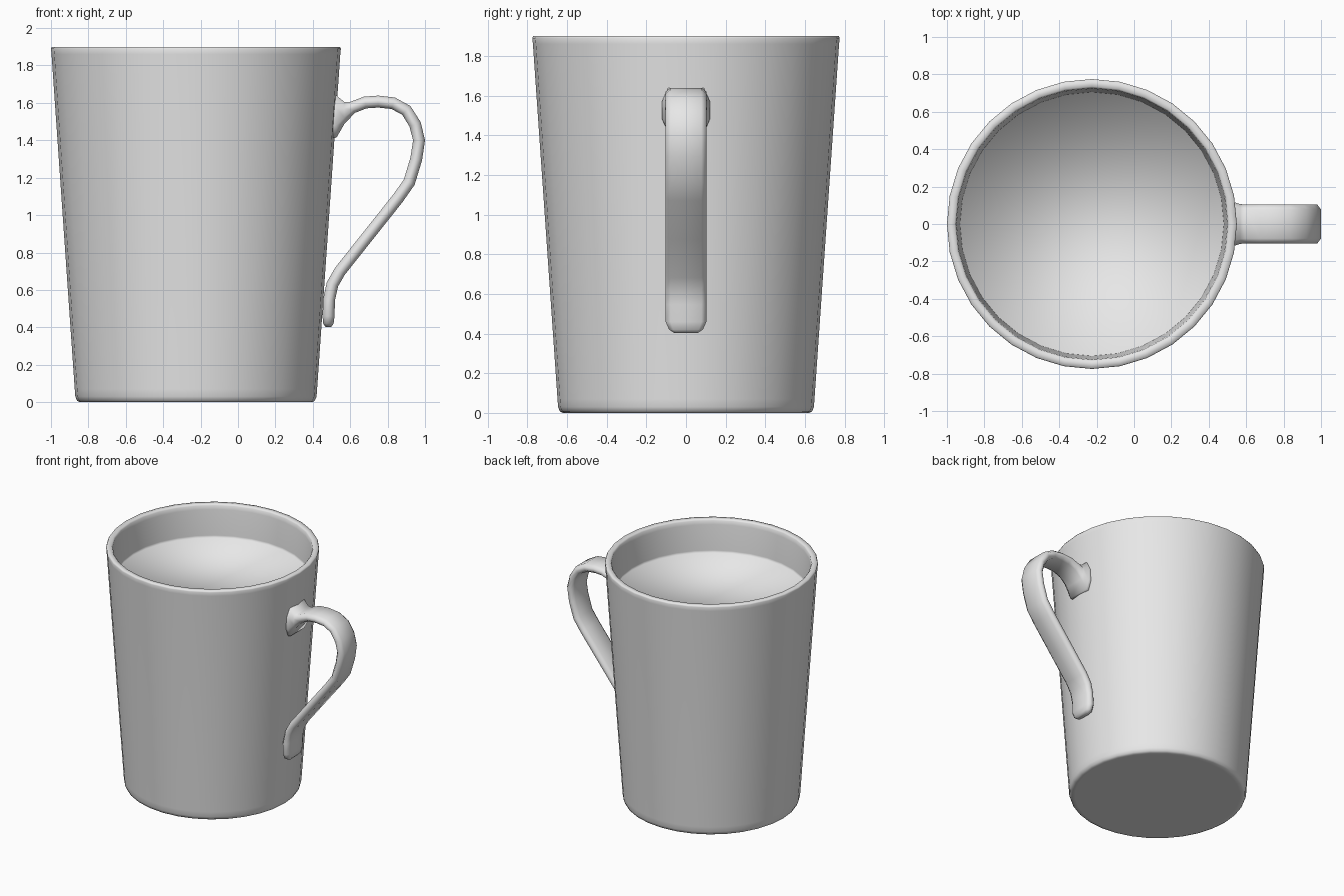
import bpy
import bmesh
import math
from mathutils import Vector

SIDES = 32
CUP_CENTRE_X = -0.225

default_cube = bpy.data.objects.get("Cube")
if default_cube:
    bpy.data.objects.remove(default_cube, do_unlink=True)


def make_material(name, colour):
    material = bpy.data.materials.new(name)
    material.use_nodes = True
    material.diffuse_color = colour
    for node in material.node_tree.nodes:
        if node.type == 'BSDF_PRINCIPLED':
            node.inputs["Base Color"].default_value = colour
    return material


def loft_rings(name, rings, material):
    """Skin a list of closed rings, cap both ends and shade smooth."""
    bm = bmesh.new()
    loops = [[bm.verts.new(point) for point in ring] for ring in rings]
    for lower, upper in zip(loops, loops[1:]):
        count = len(lower)
        for i in range(count):
            j = (i + 1) % count
            bm.faces.new((lower[i], lower[j], upper[j], upper[i]))
    bm.faces.new(list(reversed(loops[0])))
    bm.faces.new(loops[-1])
    bmesh.ops.recalc_face_normals(bm, faces=bm.faces)
    for face in bm.faces:
        face.smooth = True
    mesh = bpy.data.meshes.new(name)
    bm.to_mesh(mesh)
    bm.free()
    mesh.materials.append(material)
    obj = bpy.data.objects.new(name, mesh)
    bpy.context.scene.collection.objects.link(obj)
    return obj


def circle_ring(radius, height):
    ring = []
    for i in range(SIDES):
        angle = math.tau * i / SIDES
        ring.append(Vector((CUP_CENTRE_X + radius * math.cos(angle),
                            radius * math.sin(angle), height)))
    return ring


def strap_ring(centre, tangent, half_thickness, half_width):
    """Flat band section with chamfered corners, square to the path."""
    normal = Vector((-tangent.z, 0, tangent.x))
    across = Vector((0, 1, 0))
    corners = [(1, .4), (.75, 1), (-.75, 1), (-1, .4),
               (-1, -.4), (-.75, -1), (.75, -1), (1, -.4)]
    return [centre + across * (u * half_width) + normal * (v * half_thickness)
            for u, v in corners]


grey = make_material("plain grey", (0.8, 0.8, 0.8, 1.0))

# Cup: tapered outer wall, rounded rim, inner wall down to the filled level
cup_profile = [(.60, 0), (.622, 0), (.636, .008), (.645, .03), (.648, .07),
               (.772, 1.86), (.775, 1.89), (.77, 1.9),
               (.735, 1.9), (.727, 1.89), (.723, 1.86),
               (.706, 1.66), (.705, 1.64)]
loft_rings("cup", [circle_ring(r, z) for r, z in cup_profile], grey)

# Handle: flared root, over the top bend, then down a slanted strap
THICK, WIDE = .032, .103
flare = [(.49, 1.525, .118, .12), (.527, 1.527, .112, .12),
         (.568, 1.546, .06, .106)]
strap = [(.61, 1.575), (.68, 1.602), (.75, 1.607), (.83, 1.598),
         (.9, 1.56), (.947, 1.485), (.968, 1.4), (.953, 1.3),
         (.915, 1.175), (.855, 1.09), (.7, .895), (.545, .7),
         (.505, .63), (.487, .55), (.484, .46)]
tip = [(.483, .42, .028, .085), (.483, .403, .016, .06)]
stations = flare + [(x, z, THICK, WIDE) for x, z in strap] + tip

centres = [Vector((x, 0, z)) for x, z, _, _ in stations]
handle_rings = []
for i, (_, _, thickness, width) in enumerate(stations):
    if i < len(flare):
        tangent = Vector((1, 0, 0))
    else:
        after = centres[min(i + 1, len(centres) - 1)]
        tangent = (after - centres[i - 1]).normalized()
    handle_rings.append(strap_ring(centres[i], tangent, thickness, width))
loft_rings("handle", handle_rings, grey)
